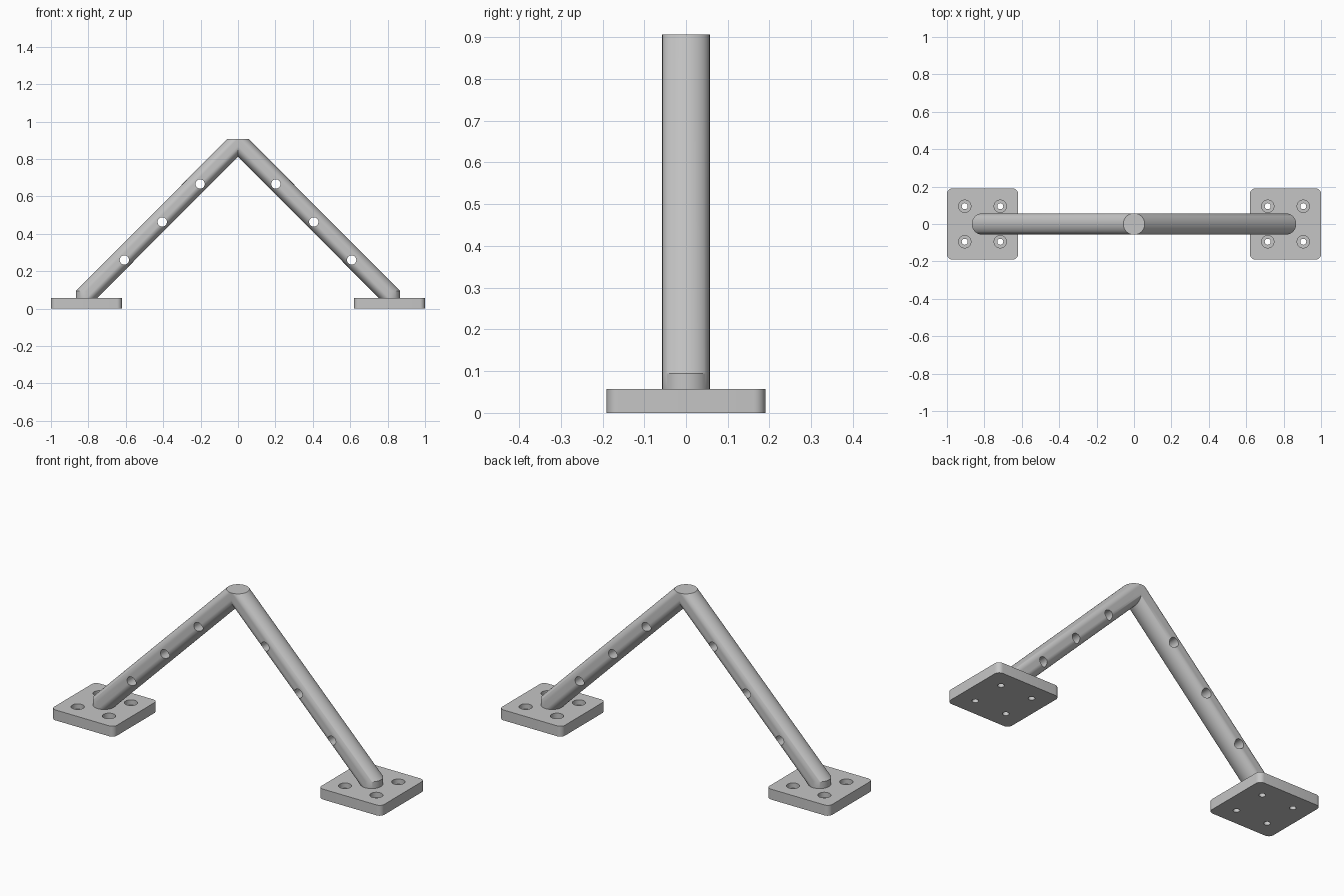
import bpy
import bmesh
import math
from mathutils import Matrix, Vector

cube = bpy.data.objects.get("Cube")
if cube:
    bpy.data.objects.remove(cube, do_unlink=True)

FOOT_X = 0.81        # centre of each foot plate
PLATE = 0.38         # plate side
THICK = 0.057        # plate thickness
ROD_R = 0.057        # leg radius
DISC_H = 0.037       # upright rim at each end of a leg
APEX_Z = 0.87        # underside of the top rim
SCREW = 0.095        # screw hole offset from plate centre

grey = bpy.data.materials.new("plain grey")
grey.use_nodes = True
colour = (0.56, 0.56, 0.56, 1)
grey.diffuse_color = colour
grey.node_tree.nodes["Principled BSDF"].inputs["Base Color"].default_value = colour


def make_object(name, bm):
    bmesh.ops.recalc_face_normals(bm, faces=bm.faces)
    mesh = bpy.data.meshes.new(name)
    bm.to_mesh(mesh)
    bm.free()
    mesh.materials.append(grey)
    obj = bpy.data.objects.new(name, mesh)
    bpy.context.collection.objects.link(obj)
    return obj


def add_cylinder(bm, centre, radius, depth, rotation=Matrix()):
    bmesh.ops.create_cone(
        bm, cap_ends=True, segments=32, radius1=radius, radius2=radius,
        depth=depth, matrix=Matrix.Translation(centre) @ rotation)


def activate(obj):
    bpy.ops.object.select_all(action="DESELECT")
    obj.select_set(True)
    bpy.context.view_layer.objects.active = obj


def combine(obj, tool, operation):
    mod = obj.modifiers.new("combine", "BOOLEAN")
    mod.operation = operation
    mod.solver = "EXACT"
    mod.object = tool
    activate(obj)
    bpy.ops.object.modifier_apply(modifier=mod.name)
    bpy.data.objects.remove(tool, do_unlink=True)


def smooth(obj):
    activate(obj)
    bpy.ops.object.shade_smooth_by_angle(angle=math.radians(30))


def make_leg(name, side):
    """Sloping leg: the hull of a low and a high upright disc."""
    bm = bmesh.new()
    for x, z in ((side * FOOT_X, THICK), (0, APEX_Z)):
        for height in (z, z + DISC_H):
            bmesh.ops.create_circle(bm, segments=64, radius=ROD_R,
                                    matrix=Matrix.Translation((x, 0, height)))
    bmesh.ops.convex_hull(bm, input=bm.verts)
    # Drop the hidden inner arcs of the discs
    bmesh.ops.delete(bm, geom=[e for e in bm.edges if not e.link_faces], context="EDGES")
    bmesh.ops.delete(bm, geom=[v for v in bm.verts if not v.link_faces], context="VERTS")
    bmesh.ops.dissolve_limit(bm, angle_limit=0.005, verts=bm.verts, edges=bm.edges)
    return make_object(name, bm)


def make_plate(name, side):
    """Foot plate with rounded corners and four counterbored screw holes."""
    bm = bmesh.new()
    bmesh.ops.create_cube(bm, size=1, matrix=Matrix.Translation((side * FOOT_X, 0, THICK / 2))
                          @ Matrix.Diagonal((PLATE, PLATE, THICK, 1)))
    upright = [e for e in bm.edges
               if abs((e.verts[0].co - e.verts[1].co).z) > THICK / 2]
    bmesh.ops.bevel(bm, geom=upright, offset=0.028, segments=8, profile=0.5, affect="EDGES")
    plate = make_object(name, bm)
    for radius, bottom in ((0.016, -0.05), (0.033, THICK * 0.5)):
        holes = bmesh.new()
        for dx in (-SCREW, SCREW):
            for dy in (-SCREW, SCREW):
                add_cylinder(holes, (side * FOOT_X + dx, dy, bottom + 0.1), radius, 0.2)
        combine(plate, make_object("screw_hole_cutter", holes), "DIFFERENCE")
    smooth(plate)


# Feet
make_plate("left_foot_plate", 1)
make_plate("right_foot_plate", -1)

# Two legs merged at the apex
frame = make_leg("leg_frame", 1)
combine(frame, make_leg("other_leg", -1), "UNION")

# Cross holes at the quarter points of each leg
drill = bmesh.new()
for side in (-1, 1):
    foot, apex = Vector((side * FOOT_X, 0, THICK)), Vector((0, 0, APEX_Z))
    for i in (1, 2, 3):
        add_cylinder(drill, foot.lerp(apex, i / 4), 0.025, 0.4,
                     Matrix.Rotation(math.pi / 2, 4, "X"))
combine(frame, make_object("cross_hole_cutter", drill), "DIFFERENCE")
smooth(frame)
